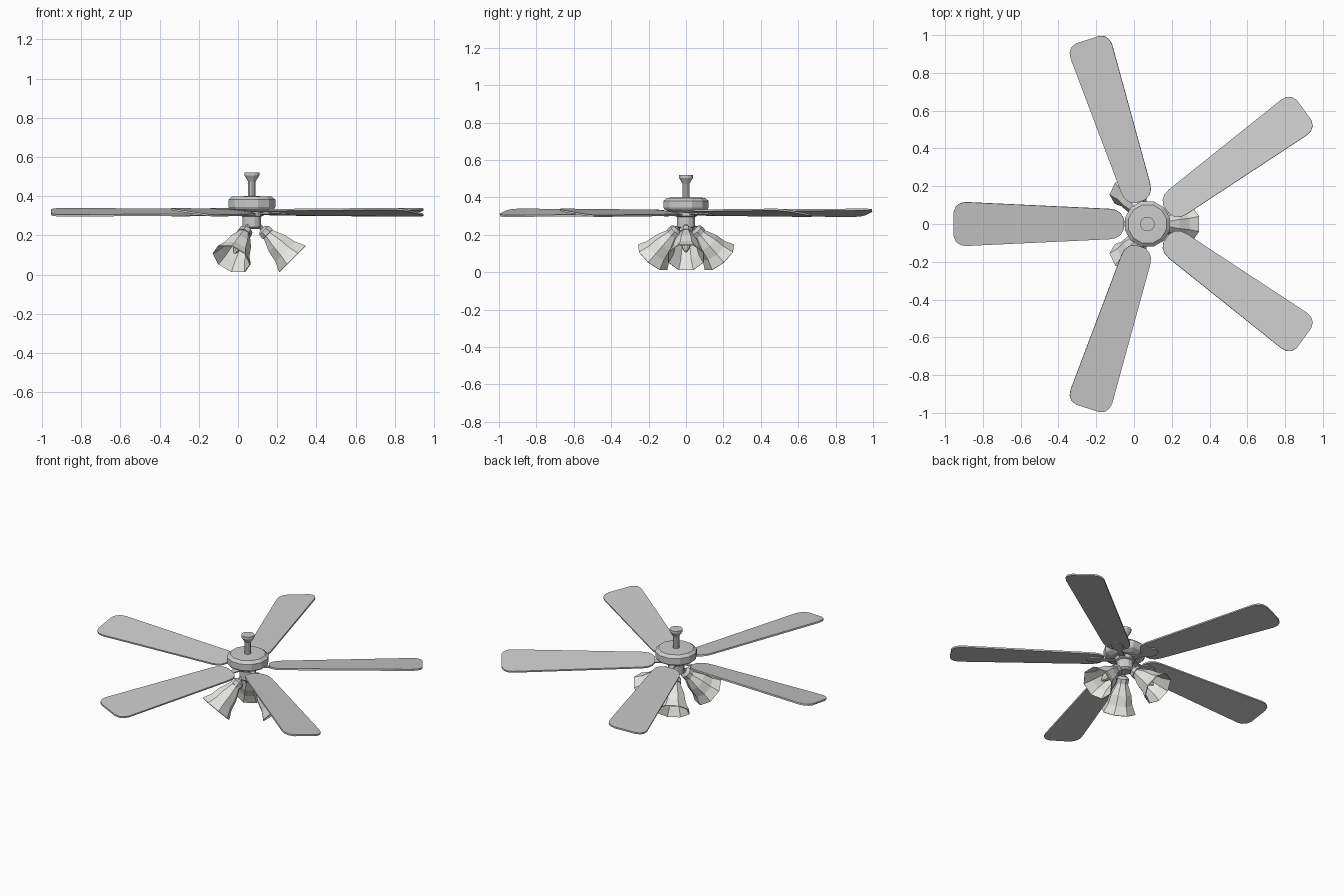
import bpy, bmesh
from math import sin, cos, pi, radians
from mathutils import Matrix, Vector

if "Cube" in bpy.data.objects:
    bpy.data.objects.remove(bpy.data.objects["Cube"])

CENTRE = Matrix.Translation((0.071, 0, 0))


def make_object(name, bm, mat=None):
    bmesh.ops.remove_doubles(bm, verts=bm.verts, dist=1e-5)
    bmesh.ops.recalc_face_normals(bm, faces=bm.faces)
    me = bpy.data.meshes.new(name)
    bm.to_mesh(me)
    bm.free()
    ob = bpy.data.objects.new(name, me)
    bpy.context.collection.objects.link(ob)
    if mat:
        me.materials.append(mat)
    return ob


def lathe(name, profile, sides, matrix=Matrix(), mat=None):
    """Spin (radius, height) points around local z, flat faces."""
    bm = bmesh.new()
    rings = []
    for r, h in profile:
        ring = []
        for i in range(sides):
            a = 2 * pi * (i + 0.5) / sides
            ring.append(bm.verts.new(CENTRE @ matrix @ Vector((r * cos(a), r * sin(a), h))))
        rings.append(ring)
    for lo, hi in zip(rings, rings[1:]):
        for i in range(sides):
            j = (i + 1) % sides
            bm.faces.new((lo[i], lo[j], hi[j], hi[i]))
    for ring, (r, h) in ((rings[0], profile[0]), (rings[-1], profile[-1])):
        if r > 0:
            bm.faces.new(ring)
    return make_object(name, bm, mat)


def plate(name, half, thickness, matrix):
    """Flat plate from half an outline, mirrored across local y."""
    pts = half + [(x, -y) for x, y in reversed(half)]
    bm = bmesh.new()
    face = bm.faces.new([bm.verts.new((x, y, -thickness / 2)) for x, y in pts])
    ext = bmesh.ops.extrude_face_region(bm, geom=[face])
    top = [v for v in ext["geom"] if isinstance(v, bmesh.types.BMVert)]
    bmesh.ops.translate(bm, verts=top, vec=(0, 0, thickness))
    bm.transform(CENTRE @ matrix)
    return make_object(name, bm)


def colour(name, rgb):
    m = bpy.data.materials.new(name)
    m.diffuse_color = (*rgb, 1)
    m.use_nodes = True
    m.node_tree.nodes["Principled BSDF"].inputs["Base Color"].default_value = m.diffuse_color
    return m


glass = colour("frosted_glass", (0.8, 0.8, 0.77))
bulb_mat = colour("bulb_cream", (0.85, 0.82, 0.6))

# Ceiling mount, rod, motor and light hub
lathe("ceiling_canopy", [(0.02, 0.475), (0.026, 0.485), (0.039, 0.505), (0.039, 0.52)], 12)
lathe("down_rod", [(0.02, 0.39), (0.02, 0.48)], 10)
lathe("motor_housing", [(0.09, 0.32), (0.118, 0.335), (0.124, 0.345),
                        (0.124, 0.382), (0.105, 0.398), (0.03, 0.4)], 12)
lathe("light_hub", [(0.035, 0.232), (0.049, 0.242), (0.049, 0.295),
                    (0.06, 0.3), (0.06, 0.325)], 12)

# Five pitched blades with their brackets
blade_half = [(0.125, 0.028), (0.14, 0.056), (0.165, 0.074), (0.2, 0.081),
              (0.96, 0.117), (0.99, 0.112), (1.014, 0.095), (1.026, 0.065)]
bracket_half = [(0.05, 0.018), (0.12, 0.014), (0.15, 0.035), (0.2, 0.035), (0.225, 0.015)]
for i in range(5):
    m = (Matrix.Rotation(radians(36 + 72 * i), 4, 'Z') @ Matrix.Translation((0, 0, 0.318))
         @ Matrix.Rotation(radians(-8.5), 4, 'X'))
    plate(f"blade_{i + 1}", blade_half, 0.01, m)
    plate(f"blade_bracket_{i + 1}", bracket_half, 0.007, m @ Matrix.Translation((0, 0, -0.008)))

# Three tilted lamps: arm, socket, bell shade and bulb
shade = [(0.0, 0.012), (0.03, 0.012), (0.036, 0.03), (0.064, 0.09), (0.078, 0.15), (0.104, 0.2),
         (0.1, 0.203), (0.073, 0.151), (0.059, 0.092), (0.031, 0.034), (0.0, 0.03)]
bulb = [(0.014, 0.03), (0.014, 0.065), (0.025, 0.085), (0.027, 0.105),
        (0.018, 0.135), (0.006, 0.16), (0.0, 0.165)]
for i in range(3):
    m = (Matrix.Rotation(radians(120 * i), 4, 'Z') @ Matrix.Translation((0.065, 0, 0.222))
         @ Matrix.Rotation(radians(135), 4, 'Y'))
    lathe(f"lamp_arm_{i + 1}", [(0.013, -0.06), (0.013, 0.0)], 8, m)
    lathe(f"lamp_socket_{i + 1}", [(0.018, -0.018), (0.036, -0.005), (0.039, 0.022), (0.03, 0.024)], 8, m)
    lathe(f"lamp_shade_{i + 1}", shade, 8, m, glass)
    lathe(f"lamp_bulb_{i + 1}", bulb, 8, m, bulb_mat)
